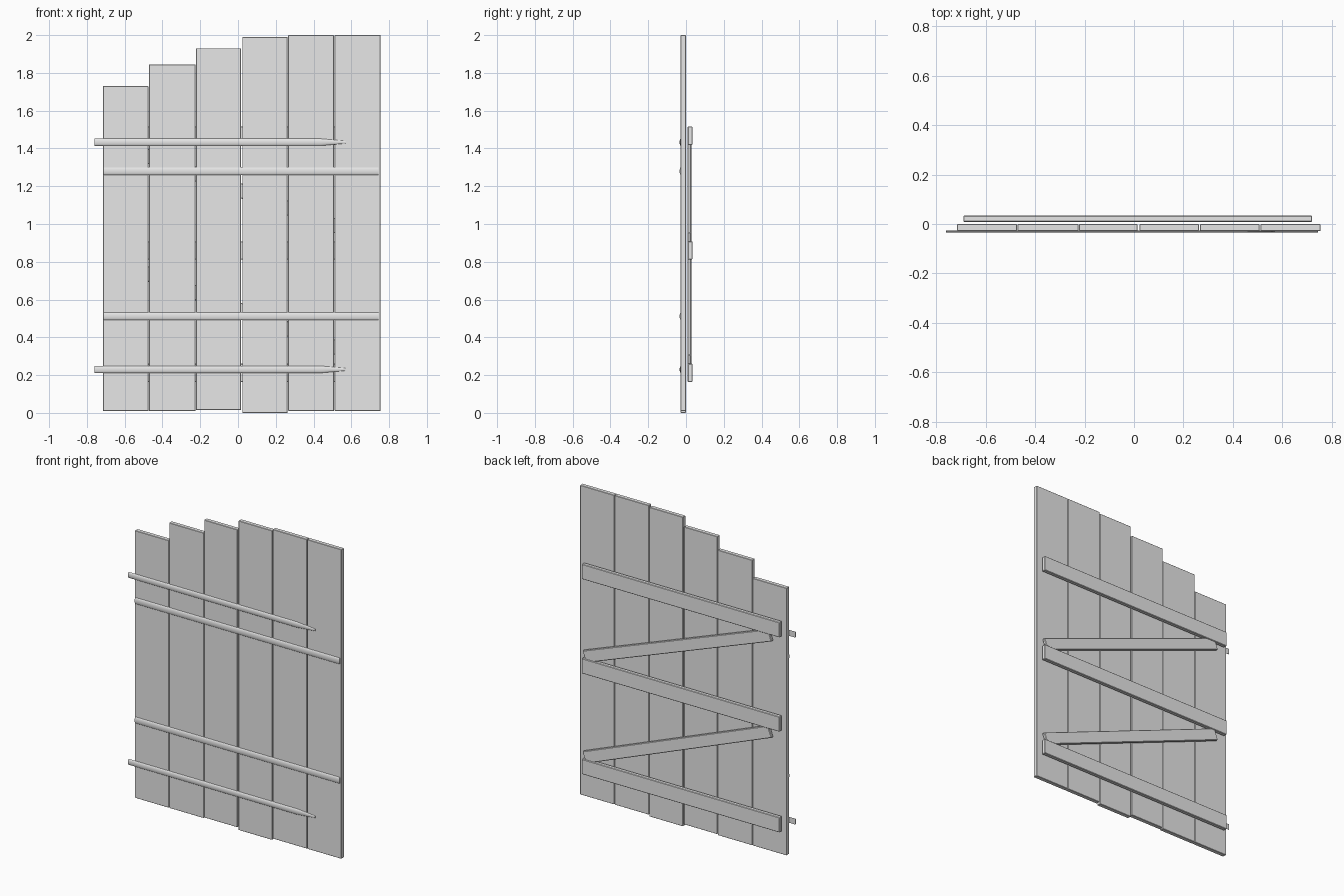
import bpy
import bmesh
from math import atan2, hypot, sin, cos, pi
from mathutils import Matrix, Vector

cube = bpy.data.objects.get("Cube")
if cube:
    bpy.data.objects.remove(cube, do_unlink=True)

grey = bpy.data.materials.new("plain_grey")
grey.use_nodes = True
grey.diffuse_color = (0.8, 0.8, 0.8, 1)
grey.node_tree.nodes["Principled BSDF"].inputs["Base Color"].default_value = (0.8, 0.8, 0.8, 1)


def finish(name, bm):
    mesh = bpy.data.meshes.new(name)
    bmesh.ops.recalc_face_normals(bm, faces=bm.faces)
    bm.to_mesh(mesh)
    bm.free()
    mesh.materials.append(grey)
    obj = bpy.data.objects.new(name, mesh)
    bpy.context.collection.objects.link(obj)
    return obj


def board(name, start, end, width, y0, y1, bevel=0.003):
    """Straight board in the xz plane between two end points."""
    (xa, za), (xb, zb) = start, end
    length, angle = hypot(xb - xa, zb - za), atan2(zb - za, xb - xa)
    bm = bmesh.new()
    bmesh.ops.create_cube(bm, size=1)
    bmesh.ops.scale(bm, vec=(length, y1 - y0, width), verts=bm.verts)
    bmesh.ops.bevel(bm, geom=bm.edges[:], offset=bevel, segments=1, affect="EDGES")
    place = Vector(((xa + xb) / 2, (y0 + y1) / 2, (za + zb) / 2))
    bm.transform(Matrix.Translation(place) @ Matrix.Rotation(-angle, 4, "Y"))
    return finish(name, bm)


def strap(name, x0, x1, z, height, taper=0.0):
    """Thin half-round strap on the front, with an optional narrowed tip."""
    back, depth, steps = -0.027, 0.007, 8
    stations = [(x0, 1), (x1 - taper, 1), (x1, 0.35)] if taper else [(x0, 1), (x1, 1)]
    bm = bmesh.new()
    rings = []
    for x, s in stations:
        angles = [pi * i / steps for i in range(steps + 1)]
        rings.append([bm.verts.new((x, back - depth * s ** 0.5 * sin(a),
                                    z + height / 2 * s * cos(a))) for a in angles])
    for r0, r1 in zip(rings, rings[1:]):
        for i in range(steps + 1):
            j = (i + 1) % (steps + 1)
            bm.faces.new((r0[i], r0[j], r1[j], r1[i])).smooth = i < steps
    for ring in (rings[0], rings[-1]):
        bm.faces.new(ring)
    for edge in bm.edges:
        edge.smooth = edge.calc_face_angle(pi) < 0.8
    return finish(name, bm)


# Upright planks: left x, right x, bottom, top
planks = [
    (-0.715, -0.474, 0.01, 1.73), (-0.471, -0.225, 0.01, 1.845),
    (-0.222, 0.015, 0.015, 1.93), (0.023, 0.262, 0.0, 1.99),
    (0.266, 0.508, 0.01, 2.0), (0.512, 0.755, 0.01, 2.0),
]
for n, (xa, xb, za, zb) in enumerate(planks, 1):
    xm = (xa + xb) / 2
    board(f"plank_{n}", (xm, za), (xm, zb), xb - xa, -0.028, -0.001, 0.002)

# Cross rails on the back
for name, z in (("lower", 0.212), ("middle", 0.86), ("upper", 1.467)):
    board(f"{name}_rail", (-0.69, z), (0.72, z), 0.097, 0.009, 0.034)

# Diagonal braces between the rails
board("upper_brace", (-0.615, 1.41), (0.705, 0.92), 0.075, 0.008, 0.028)
board("lower_brace", (-0.615, 0.79), (0.705, 0.272), 0.075, 0.008, 0.028)

# Front straps: two pointed hinge straps and two full-width bands
for name, z in (("lower", 0.23), ("upper", 1.433)):
    strap(f"{name}_hinge_strap", -0.76, 0.57, z, 0.038, 0.13)
for name, z in (("lower", 0.512), ("upper", 1.28)):
    strap(f"{name}_band", -0.712, 0.745, z, 0.042)
